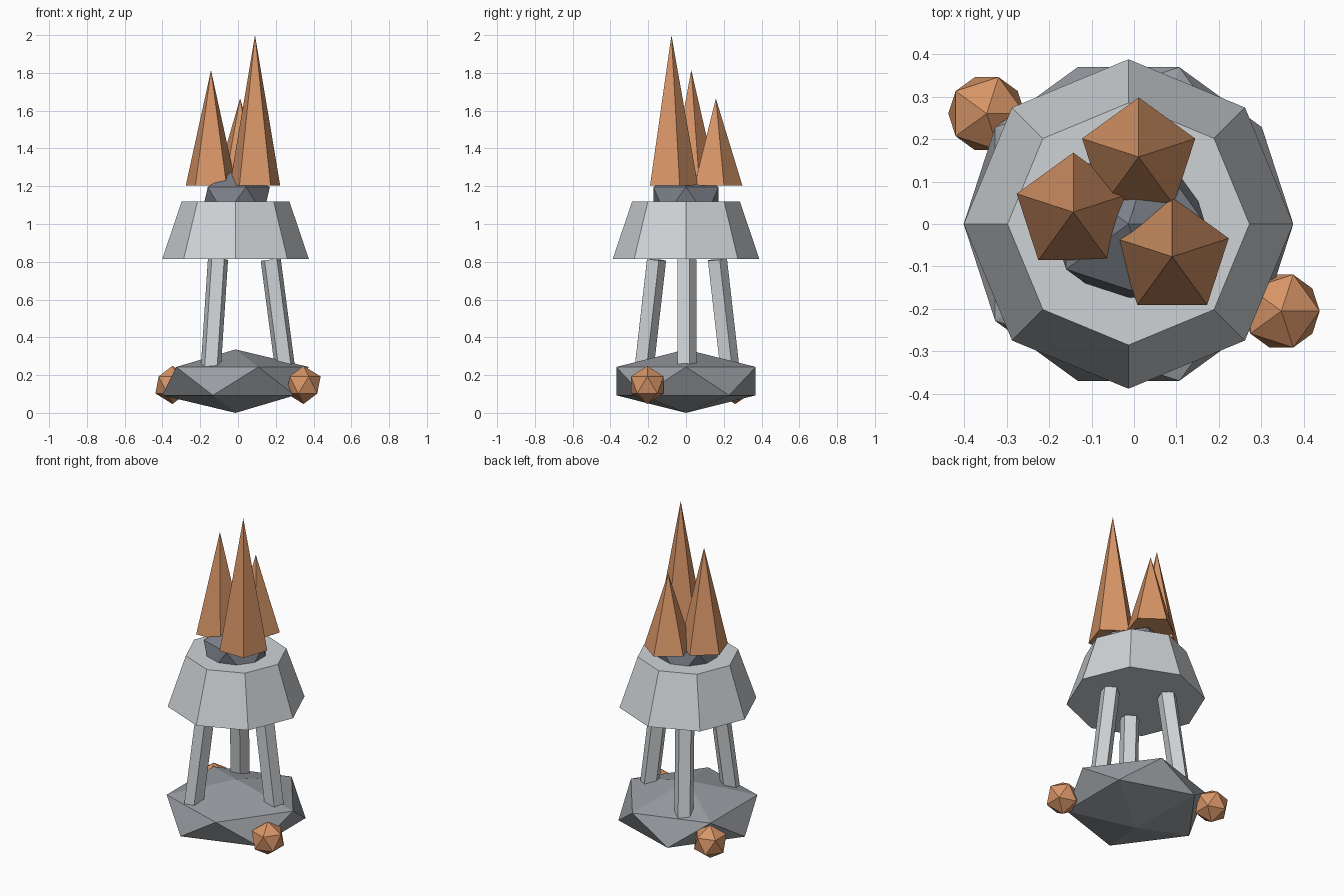
import bpy
from math import radians, cos, sin
from mathutils import Vector

cube = bpy.data.objects.get("Cube")
if cube:
    bpy.data.objects.remove(cube, do_unlink=True)


def material(name, rgb):
    m = bpy.data.materials.new(name)
    m.use_nodes = True
    m.diffuse_color = (*rgb, 1)
    m.node_tree.nodes["Principled BSDF"].inputs["Base Color"].default_value = (*rgb, 1)
    return m


copper = material("copper orange", (0.68, 0.30, 0.135))
pale = material("pale grey", (0.62, 0.65, 0.67))
stone = material("stone grey", (0.32, 0.335, 0.36))
slate = material("slate grey", (0.20, 0.215, 0.25))


def finish(name, mat):
    ob = bpy.context.object
    ob.name = name
    ob.data.materials.append(mat)
    return ob


def rock(name, center, radius, height, mat):
    """Twenty-sided stone, squashed to the given half height."""
    bpy.ops.mesh.primitive_ico_sphere_add(subdivisions=1, radius=1, location=center)
    ob = finish(name, mat)
    ob.scale = (radius, radius, height)


def frustum(name, sides, low, high, r_low, r_high, mat):
    """Tapered prism between two points."""
    low, high = Vector(low), Vector(high)
    axis = high - low
    bpy.ops.mesh.primitive_cone_add(vertices=sides, radius1=r_low, radius2=r_high,
                                    depth=axis.length, location=(low + high) / 2)
    ob = finish(name, mat)
    ob.rotation_mode = 'QUATERNION'
    ob.rotation_quaternion = Vector((0, 0, 1)).rotation_difference(axis)


CX = -0.013  # axis of the tower

# Base stone and the two small stones beside it
rock("base_stone", (CX, 0, 0.168), 0.434, 0.168, stone)
rock("side_stone_left", (0.347, -0.205, 0.148), 0.101, 0.101, copper)
rock("side_stone_right", (-0.347, 0.26, 0.148), 0.101, 0.101, copper)

# Three legs leaning inward
for i in range(3):
    a = radians(120 * i)
    foot = (CX + 0.262 * cos(a), 0.262 * sin(a), 0.235)
    head = (CX + 0.186 * cos(a), 0.186 * sin(a), 0.812)
    frustum(f"leg_{i + 1}", 5, foot, head, 0.056, 0.056, pale)

# Tapered drum with a dark stone set in its top
frustum("drum", 8, (CX, 0, 0.815), (CX, 0, 1.12), 0.388, 0.285, pale)
rock("core_stone", (CX, 0, 1.12), 0.203, 0.17, slate)

# Spikes
for i, (x, y, top) in enumerate([(0.09, -0.077, 2.0), (-0.143, 0.028, 1.815),
                                 (0.011, 0.158, 1.665)]):
    frustum(f"spike_{i + 1}", 5, (x, y, 1.205), (x, y, top), 0.14, 0, copper)
